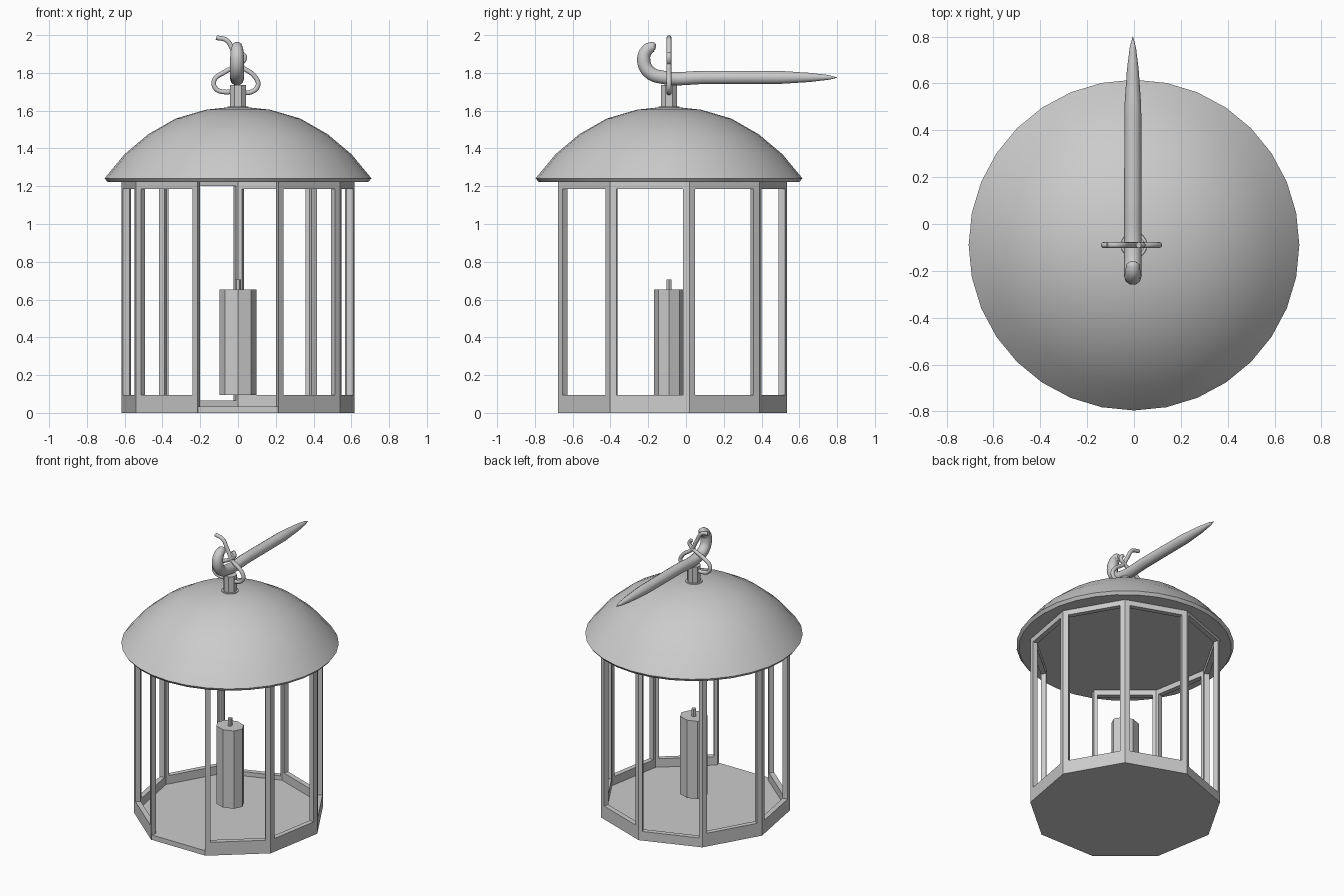
import bpy, bmesh, math
from mathutils import Vector

if "Cube" in bpy.data.objects:
    bpy.data.objects.remove(bpy.data.objects["Cube"])

CY = -0.09            # lantern axis
R, N = 0.625, 9       # nine-sided body
THICK = 0.035


def finish(bm, name, smooth=False):
    bmesh.ops.recalc_face_normals(bm, faces=bm.faces[:])
    me = bpy.data.meshes.new(name)
    bm.to_mesh(me)
    bm.free()
    ob = bpy.data.objects.new(name, me)
    bpy.context.collection.objects.link(ob)
    if smooth:
        bpy.ops.object.select_all(action='DESELECT')
        ob.select_set(True)
        bpy.context.view_layer.objects.active = ob
        bpy.ops.object.shade_smooth_by_angle(angle=math.radians(40))
    return ob


def lathe(name, profile, sides, phase=0.0, smooth=False, sy=1.0):
    """Closed solid of revolution about the lantern axis."""
    bm = bmesh.new()
    rings = []
    for r, z in profile:
        ring = []
        for i in range(sides):
            a = phase + math.tau * i / sides
            ring.append(bm.verts.new((r * math.cos(a), CY + sy * r * math.sin(a), z)))
        rings.append(ring)
    for a, b in zip(rings, rings[1:]):
        for i in range(sides):
            j = (i + 1) % sides
            bm.faces.new((a[i], a[j], b[j], b[i]))
    bm.faces.new(rings[0])
    bm.faces.new(rings[-1])
    return finish(bm, name, smooth)


def corner(deg, r):
    a = math.radians(deg)
    return Vector((r * math.cos(a), CY + r * math.sin(a), 0))


def window_frame(name, deg, border, low, high):
    """Mitred side panel with a rectangular opening."""
    bm = bmesh.new()
    a, b = corner(deg, R), corner(deg + 40, R)
    r_in = R - THICK / math.cos(math.radians(20))
    u = (b - a).normalized()
    inward = (corner(deg + 20, 0) - corner(deg + 20, 1)) * THICK
    zs = ((0, 1.225), (low, high))

    def rect(p, q, z):
        return [bm.verts.new((v.x, v.y, h)) for v, h in
                ((p, z[0]), (q, z[0]), (q, z[1]), (p, z[1]))]
    p, q = a + u * border, b - u * border
    loops = [rect(a, b, zs[0]), rect(p, q, zs[1]),
             rect(p + inward, q + inward, zs[1]),
             rect(corner(deg, r_in), corner(deg + 40, r_in), zs[0])]
    for s, t in zip(loops, loops[1:] + loops[:1]):
        for i in range(4):
            j = (i + 1) % 4
            bm.faces.new((s[i], s[j], t[j], t[i]))
    finish(bm, name)


def tube(name, pts, radius, scales=None):
    """Smooth round tube through control points."""
    cu = bpy.data.curves.new(name, 'CURVE')
    cu.dimensions = '3D'
    cu.bevel_depth = radius
    cu.bevel_resolution = 3
    cu.resolution_u = 6
    cu.use_fill_caps = True
    sp = cu.splines.new('BEZIER')
    sp.bezier_points.add(len(pts) - 1)
    for i, (bp, co) in enumerate(zip(sp.bezier_points, pts)):
        bp.co = co
        bp.handle_left_type = bp.handle_right_type = 'AUTO'
        bp.radius = scales[i] if scales else 1
    ob = bpy.data.objects.new(name, cu)
    bpy.context.collection.objects.link(ob)


# floor and window panels (the front side is the open doorway)
lathe("floor", [(R - 0.002, 0), (R - 0.002, 0.035)], N, math.radians(90))
for k in range(N):
    deg = 90 + 40 * k
    if deg == 250:
        continue
    if deg == 90:
        window_frame("back_left_panel", deg, 0.024, 0.065, 1.2)
    else:
        window_frame(f"window_panel_{k}", deg, 0.035, 0.095, 1.185)

# roof dome with a thin rim
lathe("roof_dome", [(0.69, 1.222), (0.706, 1.242), (0.60, 1.37), (0.475, 1.475),
                    (0.33, 1.558), (0.17, 1.605), (0.05, 1.618)], 32, 0, True)
lathe("roof_collar", [(0.06, 1.605), (0.055, 1.622)], 16)
lathe("roof_stem", [(0.045, 1.61), (0.045, 1.735)], 8, math.radians(22.5))

# candle and wick
lathe("candle", [(0.098, 0.095), (0.098, 0.652)], 8, 0, False, 0.82)
lathe("wick", [(0.016, 0.64), (0.016, 0.705)], 6)

# wall spike with upturned hook
spike = [(-0.16, 1.937), (-0.172, 1.938), (-0.205, 1.922), (-0.224, 1.87),
         (-0.195, 1.805), (-0.12, 1.776), (0.1, 1.776), (0.5, 1.776),
         (0.65, 1.776), (0.75, 1.776), (0.8, 1.775)]
tube("wall_spike", [(-0.005, y, z) for y, z in spike], 0.037,
     [0.35, 0.75, 0.9, 1, 1, 1, 1, 0.97, 0.7, 0.38, 0.03])

# bent wire loop joining the stem to the hook
wire = [(-0.115, 1.987), (-0.06, 1.972), (-0.022, 1.91), (0.02, 1.835),
        (0.085, 1.785), (0.106, 1.735), (0.065, 1.697), (-0.01, 1.704),
        (-0.07, 1.699), (-0.118, 1.717), (-0.126, 1.76), (-0.07, 1.805),
        (0.005, 1.845), (0.036, 1.88), (0.02, 1.905)]
tube("wire_loop", [(x, CY, z) for x, z in wire], 0.013)
